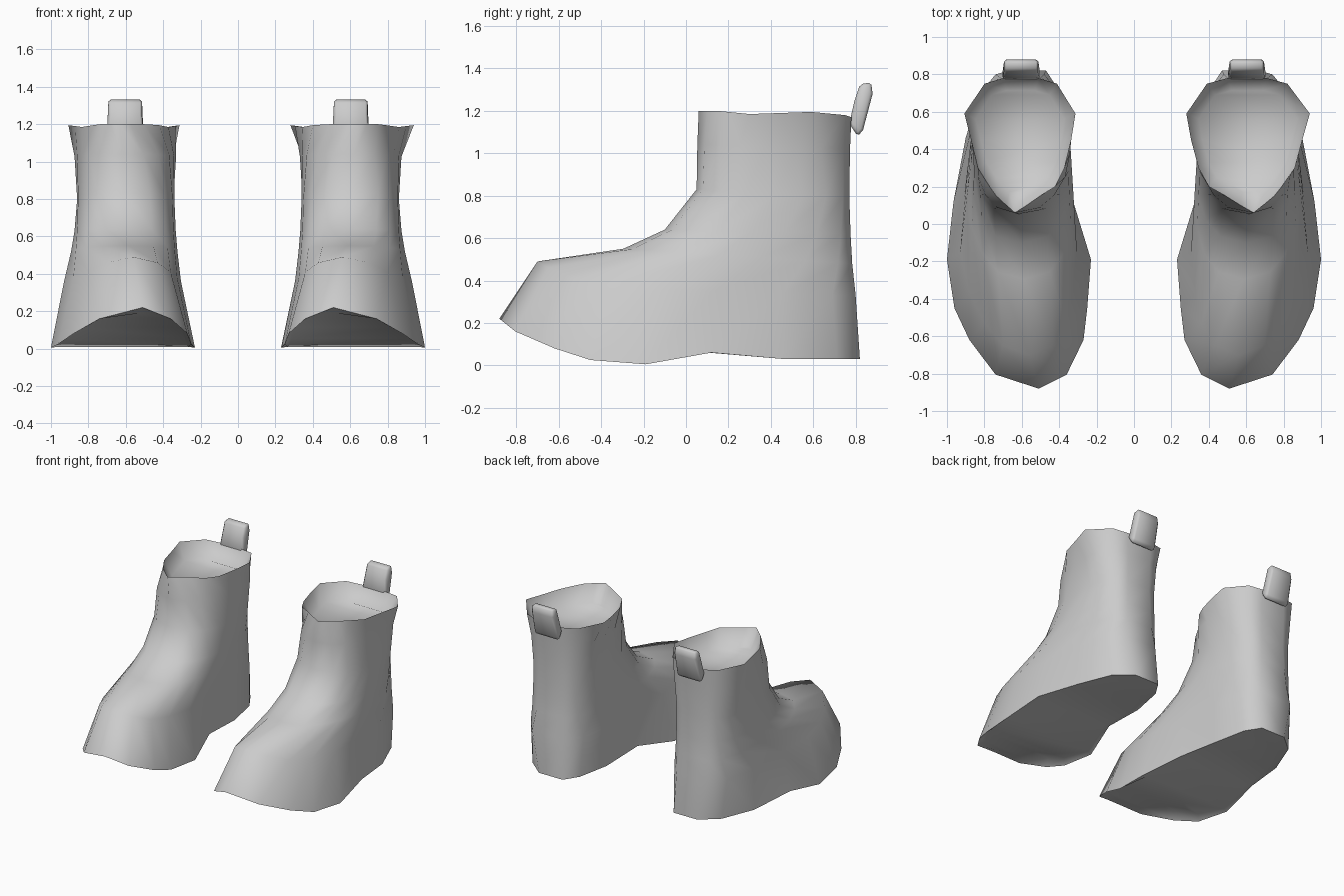
import bpy, bmesh, math

if "Cube" in bpy.data.objects:
    bpy.data.objects.remove(bpy.data.objects["Cube"], do_unlink=True)

grey = bpy.data.materials.new("soft_grey")
grey.use_nodes = True
COLOUR = (0.6, 0.6, 0.6, 1.0)
grey.diffuse_color = COLOUR
grey.node_tree.nodes["Principled BSDF"].inputs["Base Color"].default_value = COLOUR

# Outlines from toe to heel: (y, inner x, outer x, z)
SOLE = [(-.88, .51, .51, .22), (-.805, .36, .74, .16), (-.62, .27, .88, .08),
        (-.45, .25, .96, .025), (-.19, .23, 1.0, .005), (.12, .325, .965, .06),
        (.46, .35, .90, .03), (.71, .40, .80, .03), (.82, .47, .67, .03)]
INSTEP = [(-.70, .56, .56, .49), (-.65, .43, .70, .46), (-.53, .36, .80, .41),
          (-.37, .325, .88, .38), (-.15, .305, .93, .36), (.13, .335, .91, .35),
          (.45, .35, .885, .33), (.69, .385, .83, .33), (.80, .48, .74, .33)]
LEG = [(.05, .61, .61, .83), (.08, .47, .75, .83), (.16, .39, .82, .82),
       (.28, .35, .855, .81), (.42, .34, .86, .80), (.55, .345, .86, .80),
       (.66, .38, .83, .80), (.74, .44, .77, .80), (.77, .51, .70, .80)]
COLLAR = [(.06, .64, .64, 1.20), (.10, .57, .69, 1.20), (.15, .49, .75, 1.20),
          (.20, .40, .79, 1.195), (.30, .345, .86, 1.185), (.45, .305, .90, 1.19),
          (.59, .28, .94, 1.195), (.75, .39, .82, 1.18), (.78, .50, .71, 1.17)]
# Height of the sole's middle above its rim at each station
SOLE_LIFT = [-.03, .005, .035, .03, .005, 0, .015, .01, .005]


def blend(a, b, t, z_front, z_back):
    """Outline part way between two others, at its own heights."""
    mid = [[p + (q - p) * t for p, q in zip(m[:3], n[:3])] for m, n in zip(a, b)]
    y0, y1 = mid[0][0], mid[-1][0]
    return [(y, xi, xo, z_front + (z_back - z_front) * (y - y0) / (y1 - y0))
            for y, xi, xo in mid]


def inset(outline, scale, cy, lifts):
    """Outline shrunk towards its middle and shifted in height."""
    return [(cy + (y - cy) * scale, .61 + (xi - .61) * scale,
             .61 + (xo - .61) * scale, z + dz)
            for (y, xi, xo, z), dz in zip(outline, lifts)]


def widen(outline, factor):
    """Outline made wider or narrower about the leg axis."""
    return [(y, .61 + (xi - .61) * factor, .61 + (xo - .61) * factor, z)
            for y, xi, xo, z in outline]


def add_ring(bm, outline, side):
    """Closed ring of vertices: toe, outer side, then back along the inner side."""
    outer = [bm.verts.new((side * xo, y, z)) for y, xi, xo, z in outline]
    inner = [bm.verts.new((side * xi, y, z)) for y, xi, xo, z in outline[1:]]
    return outer + inner[::-1]


def cap(bm, ring):
    """Fill a ring with strips running across it."""
    n = len(ring)
    bm.faces.new((ring[0], ring[1], ring[-1]))
    for i in range(1, n // 2):
        bm.faces.new((ring[i], ring[i + 1], ring[n - i - 1], ring[n - i]))


def finish(bm, name, angle):
    """Make an object, smooth except at edges sharper than the angle."""
    bmesh.ops.recalc_face_normals(bm, faces=bm.faces[:])
    mesh = bpy.data.meshes.new(name)
    bm.to_mesh(mesh)
    bm.free()
    mesh.materials.append(grey)
    ob = bpy.data.objects.new(name, mesh)
    bpy.context.collection.objects.link(ob)
    bpy.ops.object.select_all(action="DESELECT")
    ob.select_set(True)
    bpy.context.view_layer.objects.active = ob
    bpy.ops.object.shade_smooth_by_angle(angle=math.radians(angle))
    return ob


def make_boot(name, side, collar_width):
    """Hollowed sole, foot, ankle, leg and shallow top opening."""
    bm = bmesh.new()
    collar = widen(COLLAR, collar_width)
    outlines = [inset(SOLE, .9, -.05, SOLE_LIFT), SOLE, INSTEP,
                blend(INSTEP, LEG, .54, .55, .48),
                blend(INSTEP, LEG, .80, .64, .62), LEG,
                blend(LEG, COLLAR, .35, 1.04, 1.02),
                collar, inset(collar, .8, .45, [-.12] * len(collar))]
    rings = [add_ring(bm, o, side) for o in outlines]
    for a, b in zip(rings, rings[1:]):
        for i in range(len(a)):
            j = (i + 1) % len(a)
            bm.faces.new((a[i], a[j], b[j], b[i]))
    cap(bm, rings[0])
    cap(bm, rings[-1])
    finish(bm, name, 85)


def make_tab(name, side):
    """Leaning strap extruded across the back of the collar, narrower at the top."""
    profile = [(.81, 1.08), (.835, 1.11), (.88, 1.28), (.873, 1.335),
               (.82, 1.325), (.795, 1.25), (.77, 1.14)]
    bm = bmesh.new()
    ends = [[bm.verts.new((side * (.603 + h * (.10 if z < 1.2 else .09)), y, z))
             for y, z in profile] for h in (-1, 1)]
    bm.faces.new(ends[0])
    bm.faces.new(ends[1])
    for i in range(len(profile)):
        j = (i + 1) % len(profile)
        bm.faces.new((ends[0][i], ends[0][j], ends[1][j], ends[1][i]))
    ob = finish(bm, name, 180)
    bevel = ob.modifiers.new("soft_edges", "BEVEL")
    bevel.width = .012
    bevel.segments = 1
    bevel.limit_method = "ANGLE"
    bevel.angle_limit = math.radians(50)


make_boot("left_boot", 1, 1.0)
make_boot("right_boot", -1, .9)
make_tab("left_pull_tab", 1)
make_tab("right_pull_tab", -1)
